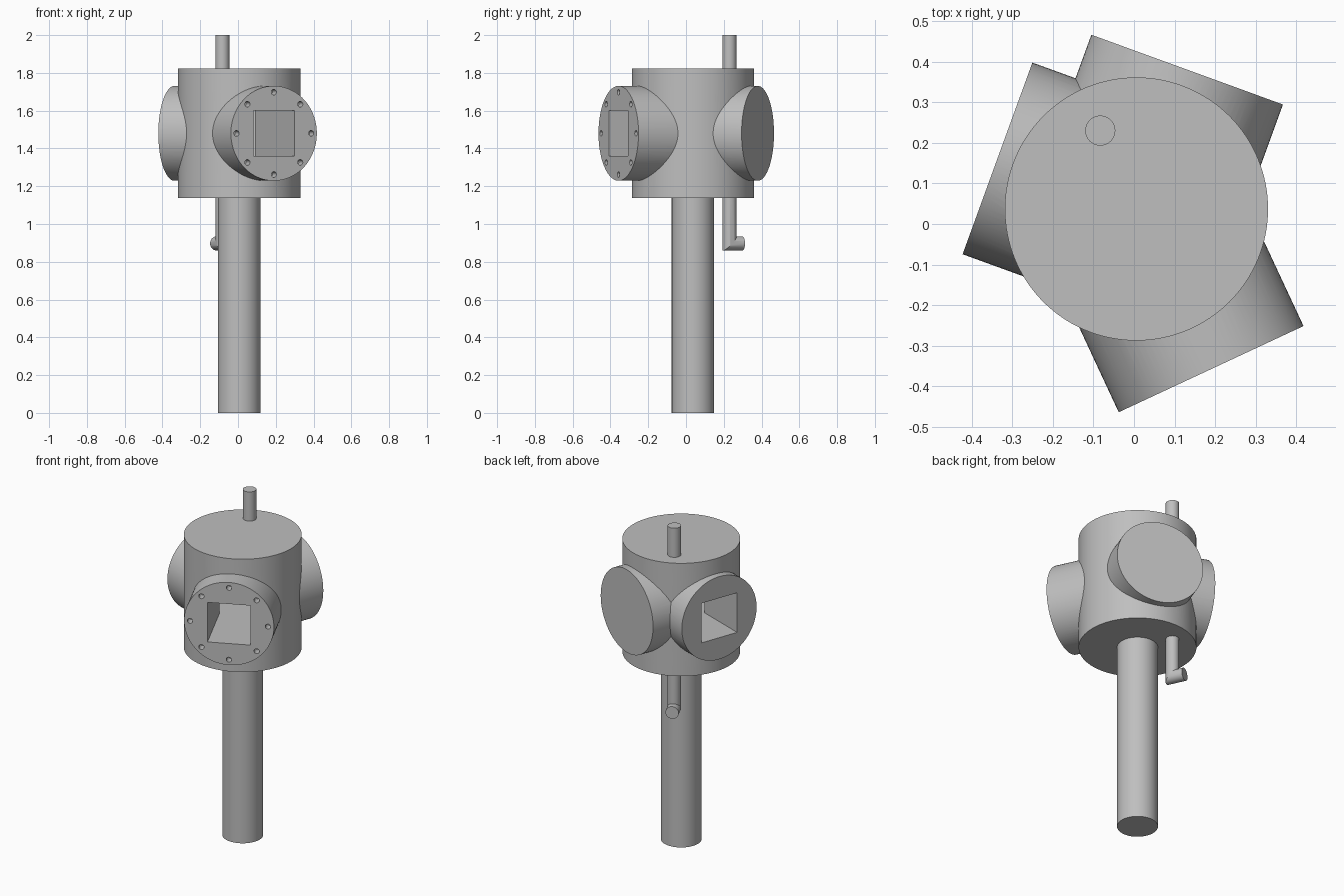
import bpy, bmesh, math
from mathutils import Vector, Matrix

cube = bpy.data.objects.get("Cube")
if cube:
    bpy.data.objects.remove(cube, do_unlink=True)

grey = bpy.data.materials.new("machined_grey")
grey.use_nodes = True
colour = (0.52, 0.52, 0.52, 1)
grey.diffuse_color = colour
grey.node_tree.nodes["Principled BSDF"].inputs["Base Color"].default_value = colour

AXIS = Vector((0.006, 0.037, 0))      # common axis of body and column
MID = AXIS + Vector((0, 0, 1.48))     # centre of the ports
FRONT, BACK, SIDE = -65, 70, 160      # port directions in degrees
PORT_R = 0.251
HALF = 0.12                           # half width of the square channel


def heading(deg):
    a = math.radians(deg)
    return Vector((math.cos(a), math.sin(a), 0))


def finish(name, bm):
    bmesh.ops.recalc_face_normals(bm, faces=bm.faces)
    mesh = bpy.data.meshes.new(name)
    bm.to_mesh(mesh)
    bm.free()
    mesh.materials.append(grey)
    ob = bpy.data.objects.new(name, mesh)
    bpy.context.collection.objects.link(ob)
    return ob


def cylinder(name, start, end, radius, sides=96):
    bm = bmesh.new()
    span = end - start
    turn = span.to_track_quat('Z', 'Y').to_matrix().to_4x4()
    bmesh.ops.create_cone(bm, cap_ends=True, segments=sides, radius1=radius, radius2=radius,
                          depth=span.length, matrix=Matrix.Translation((start + end) / 2) @ turn)
    return finish(name, bm)


def combine(target, tools, operation):
    for tool in tools:
        mod = target.modifiers.new("cut", 'BOOLEAN')
        mod.operation, mod.solver, mod.object = operation, 'EXACT', tool
    graph = bpy.context.evaluated_depsgraph_get()
    mesh = bpy.data.meshes.new_from_object(target.evaluated_get(graph))
    target.modifiers.clear()
    target.data = mesh
    for tool in tools:
        bpy.data.objects.remove(tool, do_unlink=True)


# Drum housing with three round ports
housing = cylinder("housing", AXIS + Vector((0, 0, 1.138)), AXIS + Vector((0, 0, 1.823)), 0.324, 128)
reach = {FRONT: 0.435, BACK: 0.365, SIDE: 0.364}
ports = [cylinder("port", MID + heading(d) * 0.05, MID + heading(d) * r, PORT_R)
         for d, r in reach.items()]
combine(housing, ports, 'UNION')

# Square channel bending between the front and side ports
bm = bmesh.new()
bend = heading((FRONT + 360 + SIDE) / 2) * HALF / math.sin(math.radians(67.5))
f, s = heading(FRONT) * 0.5, heading(SIDE) * 0.45
f_side, s_side = heading(FRONT - 90) * HALF, heading(SIDE + 90) * HALF
outline = [f + f_side, bend, s + s_side, s - s_side, -bend, f - f_side]
floor = bm.faces.new([bm.verts.new(MID + p - Vector((0, 0, HALF))) for p in outline])
top = bmesh.ops.extrude_face_region(bm, geom=[floor])["geom"]
bmesh.ops.translate(bm, vec=(0, 0, 2 * HALF), verts=[v for v in top if isinstance(v, bmesh.types.BMVert)])
cutters = [finish("channel", bm)]

# Ring of eight bolt holes on the front port
face = MID + heading(FRONT) * reach[FRONT]
for i in range(8):
    a = math.tau * i / 8
    spot = face + 0.218 * (heading(FRONT + 90) * math.cos(a) + Vector((0, 0, math.sin(a))))
    cutters.append(cylinder("bolt_hole", spot - heading(FRONT) * 0.05,
                            spot + heading(FRONT) * 0.02, 0.015, 24))
combine(housing, cutters, 'DIFFERENCE')

# Support column and top pin
column = cylinder("column", AXIS, AXIS + Vector((0, 0, 1.2)), 0.1125)
PIN = Vector((-0.083, 0.23, 0))
PIN_R = 0.037
pin = cylinder("top_pin", PIN + Vector((0, 0, 1.75)), PIN + Vector((0, 0, 2)), PIN_R, 48)

# Cranked rod under the drum with a mitred elbow
bm = bmesh.new()
out, across, up = heading(115), heading(205), Vector((0, 0, 1))
elbow = PIN + up * 0.897
rings = [[], [], []]
for i in range(48):
    a = math.tau * i / 48
    u, v = PIN_R * math.cos(a), across * PIN_R * math.sin(a)
    rings[0].append(bm.verts.new(PIN + out * u + v + up * 1.2))
    rings[1].append(bm.verts.new(elbow + out * u + v + up * u))
    rings[2].append(bm.verts.new(elbow + out * 0.074 + v + up * u))
for lower, upper in zip(rings, rings[1:]):
    for i in range(48):
        j = (i + 1) % 48
        bm.faces.new((lower[i], lower[j], upper[j], upper[i]))
bm.faces.new(rings[0])
bm.faces.new(rings[2])
crank = finish("crank_rod", bm)

# Smooth curved walls, sharp rims
bpy.ops.object.select_all(action='DESELECT')
for ob in (housing, column, pin, crank):
    ob.select_set(True)
bpy.context.view_layer.objects.active = housing
bpy.ops.object.shade_smooth_by_angle(angle=math.radians(25))
